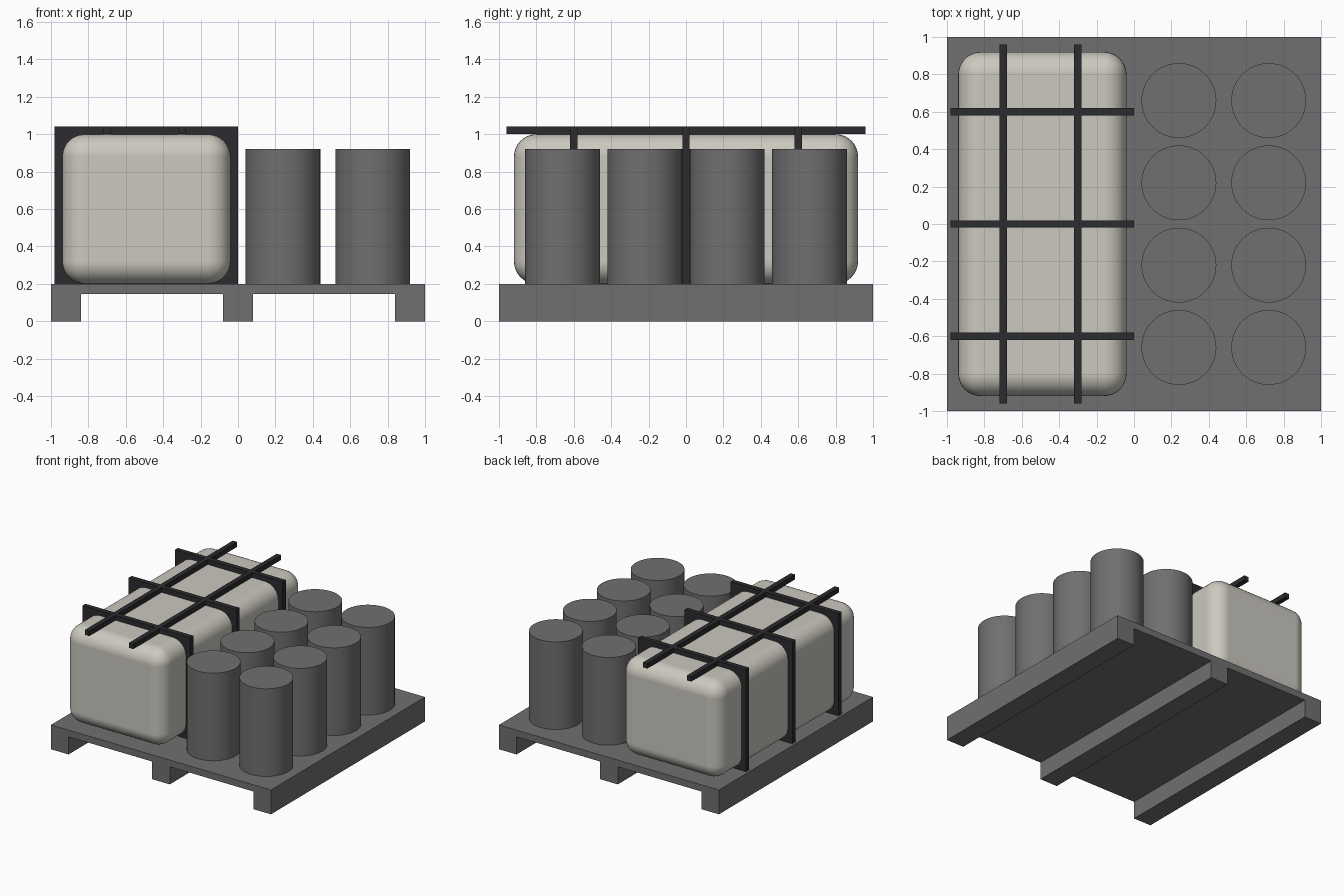
import bpy
import math

cube = bpy.data.objects.get("Cube")
if cube:
    bpy.data.objects.remove(cube, do_unlink=True)


def material(name, colour):
    mat = bpy.data.materials.new(name)
    mat.use_nodes = True
    mat.diffuse_color = (*colour, 1)
    mat.node_tree.nodes["Principled BSDF"].inputs["Base Color"].default_value = (*colour, 1)
    return mat


grey = material("mid grey", (0.16, 0.16, 0.16))
black = material("near black", (0.025, 0.025, 0.028))
cream = material("warm off white", (0.6, 0.58, 0.52))


def box(name, low, high, mat):
    """Box between two opposite corners."""
    bpy.ops.mesh.primitive_cube_add(size=1)
    ob = bpy.context.object
    ob.name = name
    for v in ob.data.vertices:
        v.co = [(a + b) / 2 + c * (b - a) for a, b, c in zip(low, high, v.co)]
    ob.data.materials.append(mat)
    return ob


# Pallet: deck and three runners as one extruded profile
half = [(0.08, 0), (0.08, 0.145), (0.84, 0.145), (0.84, 0), (1, 0), (1, 0.2)]
profile = half + [(-x, z) for x, z in reversed(half)]
n = len(profile)
verts = [(x, y, z) for y in (-1, 1) for x, z in profile]
faces = [tuple(range(n)), tuple(reversed(range(n, 2 * n)))]
faces += [(i, i + n, (i + 1) % n + n, (i + 1) % n) for i in range(n)]
mesh = bpy.data.meshes.new("pallet")
mesh.from_pydata(verts, [], faces)
mesh.materials.append(grey)
pallet = bpy.data.objects.new("pallet", mesh)
bpy.context.collection.objects.link(pallet)

# Rounded tank
tank = box("tank", (-0.94, -0.92, 0.2), (-0.04, 0.92, 1.0), cream)
bevel = tank.modifiers.new("rounding", "BEVEL")
bevel.width = 0.12
bevel.segments = 8
bevel.harden_normals = True
bpy.ops.object.shade_smooth()

# Frame plates around the tank
for i, y in enumerate((-0.6, 0, 0.6)):
    box(f"frame_plate_{i + 1}", (-0.98, y - 0.02, 0.2), (0, y + 0.02, 1.04), black)

# Long bars over the tank
for i, x in enumerate((-0.7, -0.3)):
    box(f"top_bar_{i + 1}", (x - 0.02, -0.96, 1.0), (x + 0.02, 0.96, 1.04), black)

# Drums in two rows of four
for x in (0.24, 0.72):
    for y in (-0.66, -0.22, 0.22, 0.66):
        bpy.ops.mesh.primitive_cylinder_add(vertices=64, radius=0.2, depth=0.72,
                                            location=(x, y, 0.56))
        drum = bpy.context.object
        drum.name = "drum"
        drum.data.materials.append(grey)
        bpy.ops.object.shade_smooth_by_angle(angle=math.radians(40))
